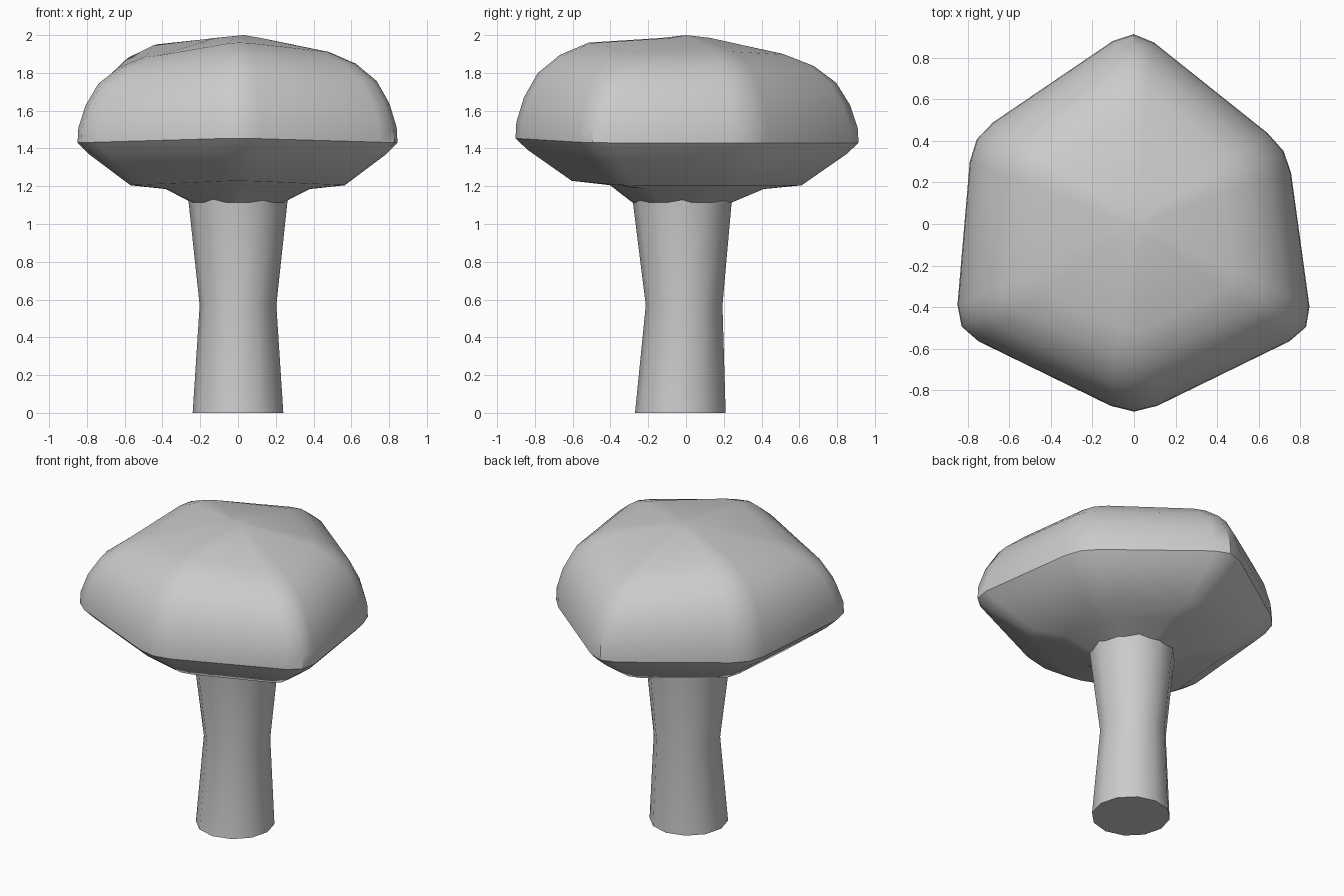
import bpy
import bmesh
from math import sin, cos, pi, radians
from mathutils import Vector

if "Cube" in bpy.data.objects:
    bpy.data.objects.remove(bpy.data.objects["Cube"], do_unlink=True)

grey = bpy.data.materials.new("stone grey")
grey.use_nodes = True
colour = (0.6, 0.6, 0.6, 1)
grey.diffuse_color = colour
grey.node_tree.nodes["Principled BSDF"].inputs["Base Color"].default_value = colour


def bridge(bm, lower, upper):
    """Join two rings of equal length with quads."""
    count = len(lower)
    for i in range(count):
        j = (i + 1) % count
        bm.faces.new((lower[i], lower[j], upper[j], upper[i]))


def finish(bm, name, angle):
    """Turn a bmesh into a smooth-shaded grey object."""
    bmesh.ops.recalc_face_normals(bm, faces=bm.faces[:])
    mesh = bpy.data.meshes.new(name)
    bm.to_mesh(mesh)
    bm.free()
    mesh.materials.append(grey)
    obj = bpy.data.objects.new(name, mesh)
    bpy.context.collection.objects.link(obj)
    bpy.ops.object.select_all(action="DESELECT")
    bpy.context.view_layer.objects.active = obj
    obj.select_set(True)
    bpy.ops.object.shade_smooth_by_angle(angle=radians(angle))
    return obj


def rounded_ring(points, softness=0.13):
    """Replace every corner of a polygon by a three-point curve."""
    ring = []
    for i, corner in enumerate(points):
        before = corner.lerp(points[i - 1], softness)
        after = corner.lerp(points[(i + 1) % len(points)], softness)
        ring += [before, (before + after) / 4 + corner / 2, after]
    return ring


# Cap: six uneven corners as x, y, rim height, shoulder height
corners = [
    (0, -0.93, 1.455, 1.965),
    (0.86, -0.51, 1.43, 1.91),
    (0.74, 0.36, 1.43, 1.915),
    (0, 0.95, 1.43, 1.895),
    (-0.78, 0.42, 1.43, 1.955),
    (-0.86, -0.51, 1.43, 1.88),
]
# Upper rings: width, then rise from rim to shoulder
dome = [(1, 0), (0.995, 0.17), (0.95, 0.43), (0.87, 0.68), (0.74, 0.87), (0.57, 1)]
# Lower rings: width, then drop below the rim
underside = [(0.45, 0.245), (0.67, 0.225), (0.93, 0.06)]

rings = [rounded_ring([Vector((x * w, y * w, rim - drop)) for x, y, rim, top in corners])
         for w, drop in underside]
rings += [rounded_ring([Vector((x * w, y * w, rim + rise * (top - rim)))
                        for x, y, rim, top in corners]) for w, rise in dome]
# Near-flat crown and round neck
rings.append([Vector((p.x * 0.25, p.y * 0.25, 1.985)) for p in rings[-1]])
neck = [Vector((p.x, p.y, 0)).normalized() * 0.265 + Vector((0, -0.02, 1.115)) for p in rings[0]]
rings.insert(0, neck)

bm = bmesh.new()
loops = [[bm.verts.new(p) for p in ring] for ring in rings]
for lower, upper in zip(loops, loops[1:]):
    bridge(bm, lower, upper)
bm.faces.new(loops[0])
apex = bm.verts.new((0.03, 0, 2))
for a, b in zip(loops[-1], loops[-1][1:] + loops[-1][:1]):
    bm.faces.new((a, b, apex))
finish(bm, "mushroom_cap", 38)

# Stem: waisted column as height, radius, y offset
sides = 12
bm = bmesh.new()
loops = []
for z, radius, shift in [(0, 0.24, -0.03), (0.57, 0.203, -0.01), (1.13, 0.263, -0.02)]:
    loops.append([bm.verts.new((radius * cos(2 * pi * i / sides),
                                radius * sin(2 * pi * i / sides) + shift, z))
                  for i in range(sides)])
for lower, upper in zip(loops, loops[1:]):
    bridge(bm, lower, upper)
bm.faces.new(loops[0])
bm.faces.new(loops[-1])
finish(bm, "mushroom_stem", 35)
